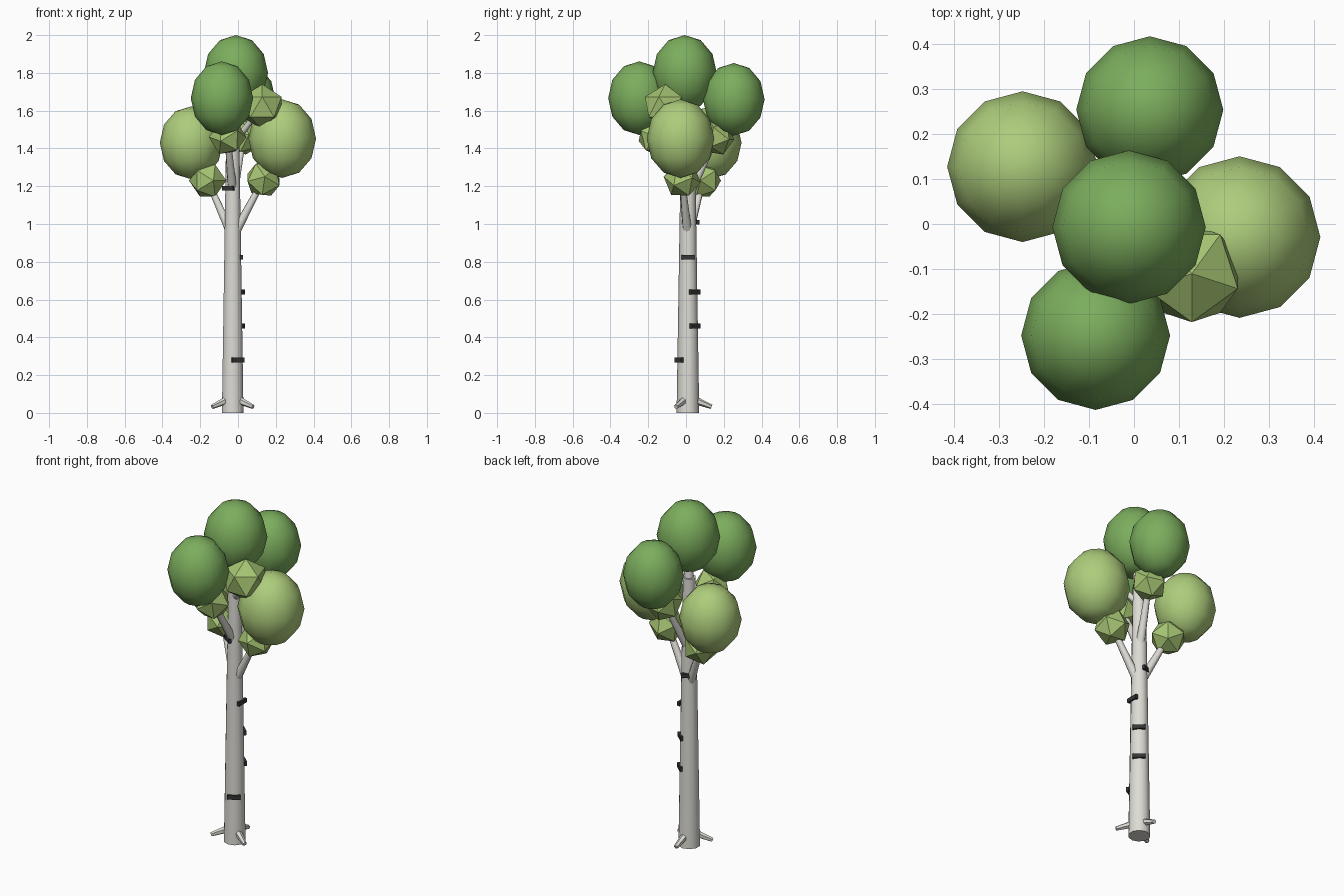
import bpy
from math import radians, cos, sin
from mathutils import Vector

if "Cube" in bpy.data.objects:
    bpy.data.objects.remove(bpy.data.objects["Cube"])


def material(name, rgb):
    m = bpy.data.materials.new(name)
    m.diffuse_color = (*rgb, 1)
    m.use_nodes = True
    m.node_tree.nodes["Principled BSDF"].inputs["Base Color"].default_value = m.diffuse_color
    return m


BARK = material("pale_bark", (0.72, 0.71, 0.66))
MARK = material("dark_bark", (0.035, 0.035, 0.035))
DARK = material("dark_leaf", (0.20, 0.42, 0.11))
LIGHT = material("light_leaf", (0.42, 0.61, 0.20))
SPRIG = material("sprig_leaf", (0.38, 0.55, 0.17))
CX, CY = -0.028, 0.01      # trunk axis
TRUNK_TOP = 1.57


def finish(name, mat):
    o = bpy.context.object
    o.name = name
    o.data.materials.append(mat)
    return o


def limb(name, a, b, r1, r2, sides):
    """Tapered round limb from a to b."""
    a, b = Vector(a), Vector(b)
    d = b - a
    bpy.ops.mesh.primitive_cone_add(vertices=sides, radius1=r1, radius2=r2, depth=d.length,
                                    location=(a + b) / 2,
                                    rotation=d.to_track_quat('Z', 'Y').to_euler())
    o = finish(name, BARK)
    bpy.ops.object.shade_smooth_by_angle(angle=radians(50))
    return o


def trunk_radius(z):
    return 0.06 - 0.025 * z / TRUNK_TOP


# Trunk and its thin leader running into the crown
limb("trunk", (CX, CY, 0), (CX, CY, TRUNK_TOP), 0.06, 0.035, 10)
limb("leader", (CX, CY, 1.5), (-0.015, 0, 1.72), 0.03, 0.02, 8)

# Roots, three around the base
for i, deg in enumerate((90, 210, 330)):
    c, s = cos(radians(deg)), sin(radians(deg))
    limb(f"root_{i}", (CX + 0.03 * c, CY + 0.03 * s, 0.07),
         (CX + 0.125 * c, CY + 0.125 * s, 0.032), 0.022, 0.012, 6)

# Branches, each ending in a faceted sprig
branches = [
    ("left", 0.93, (-0.161, 0.09, 1.23)),
    ("right", 0.93, (0.135, -0.02, 1.235)),
    ("front", 1.16, (-0.055, -0.16, 1.46)),
    ("back", 1.14, (0.03, 0.16, 1.46)),
]
for name, z, end in branches:
    limb("branch_" + name, (CX, CY, z), end, 0.026, 0.015, 8)
limb("branch_upper", (CX, CY, 1.42), (0.125, -0.11, 1.62), 0.02, 0.012, 8)

# Sprigs: flat-faced icosahedra
sprigs = [
    ("left", branches[0][2], 0.1, (90, 0, 18)),
    ("right", branches[1][2], 0.1, (80, 25, 0)),
    ("front", branches[2][2], 0.1, (70, 10, 30)),
    ("back", branches[3][2], 0.1, (80, 40, 10)),
    ("upper", (0.128, -0.11, 1.62), 0.12, (0, 0, -18)),
]
for name, loc, r, rot in sprigs:
    bpy.ops.mesh.primitive_ico_sphere_add(subdivisions=1, radius=r, location=loc,
                                          rotation=[radians(a) for a in rot])
    finish("sprig_" + name, SPRIG)

# Foliage: smooth, slightly tall spheres
foliage = [
    ("top", (-0.011, -0.007, 1.80), 0.17, 0.20, DARK),
    ("front", (-0.085, -0.247, 1.666), 0.165, 0.195, DARK),
    ("back", (0.035, 0.253, 1.66), 0.163, 0.192, DARK),
    ("left", (-0.247, 0.127, 1.43), 0.167, 0.193, LIGHT),
    ("right", (0.234, -0.029, 1.452), 0.179, 0.208, LIGHT),
]
for name, loc, r, rz, mat in foliage:
    bpy.ops.mesh.primitive_uv_sphere_add(segments=12, ring_count=6, radius=1, location=loc)
    o = finish("foliage_" + name, mat)
    o.scale = (r, r, rz)
    bpy.ops.object.shade_smooth()

# Dark bark marks: thin bars laid tangent to the trunk
for i, (z, deg) in enumerate([(0.28, -60), (0.46, 48), (0.64, 48),
                              (0.825, 0), (1.01, 115), (1.19, -125)]):
    a = radians(deg)
    r = trunk_radius(z) - 0.001
    bpy.ops.mesh.primitive_cube_add(size=1, location=(CX + r * cos(a), CY + r * sin(a), z),
                                    rotation=(0, 0, a))
    o = finish(f"bark_mark_{i}", MARK)
    o.scale = (0.016, 0.07, 0.024)
